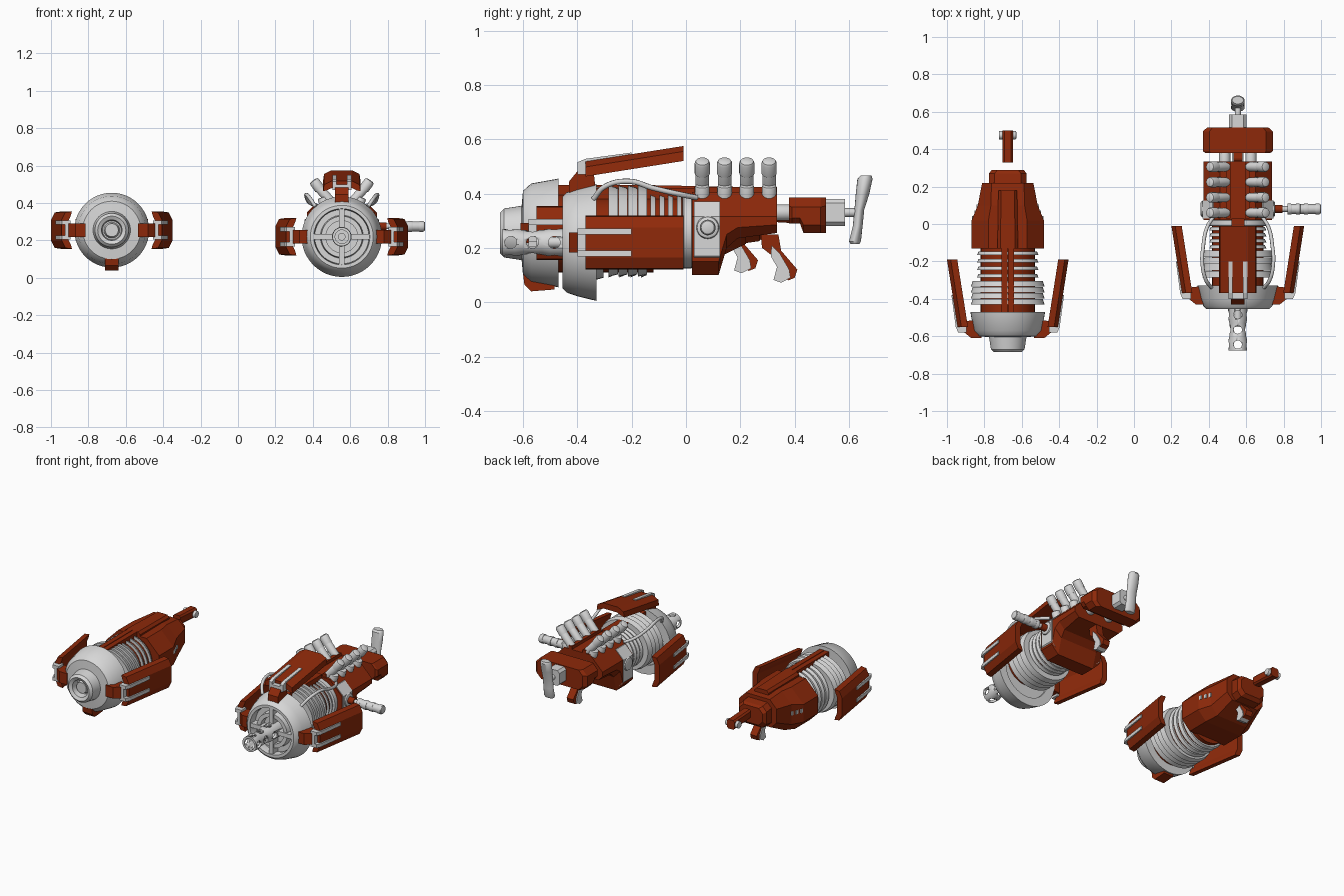
import bpy, bmesh, math
from mathutils import Matrix, Vector

if "Cube" in bpy.data.objects:
    bpy.data.objects.remove(bpy.data.objects["Cube"])


def material(name, rgb):
    m = bpy.data.materials.new(name)
    m.use_nodes = True
    m.diffuse_color = (*rgb, 1)
    m.node_tree.nodes["Principled BSDF"].inputs["Base Color"].default_value = (*rgb, 1)
    return m


RED = material("rust red", (0.27, 0.022, 0.003))
WHITE = material("light grey", (0.68, 0.68, 0.68))

side, frame = "right", Matrix()


def skin(name, rings, mat, m=Matrix(), loop=False, smooth=False):
    """Bridge equal rings of points, capping the ends unless looped."""
    bm = bmesh.new()
    vs = [[bm.verts.new(p) for p in ring] for ring in rings]
    n = len(vs[0])
    for a, b in zip(vs, vs[1:] + vs[:1] if loop else vs[1:]):
        for i in range(n):
            j = (i + 1) % n
            bm.faces.new((a[i], a[j], b[j], b[i]))
    if not loop:
        bm.faces.new(vs[0])
        bm.faces.new(vs[-1])
    bmesh.ops.transform(bm, matrix=frame @ m, verts=bm.verts)
    bmesh.ops.recalc_face_normals(bm, faces=bm.faces)
    me = bpy.data.meshes.new(name)
    bm.to_mesh(me)
    bm.free()
    me.materials.append(mat)
    ob = bpy.data.objects.new(f"{side}_{name}", me)
    bpy.context.collection.objects.link(ob)
    if smooth:
        bpy.ops.object.select_all(action="DESELECT")
        ob.select_set(True)
        bpy.context.view_layer.objects.active = ob
        bpy.ops.object.shade_smooth_by_angle(angle=math.radians(35))
    return ob


def lathe(name, profile, mat, m=Matrix(), hollow=False, segs=40):
    """Turn (y, radius) pairs about the local y axis."""
    angles = [2 * math.pi * i / segs for i in range(segs)]
    rings = [[(r * math.sin(a), y, r * math.cos(a)) for a in angles] for y, r in profile]
    return skin(name, rings, mat, m, hollow, True)


def rod(name, a, b, r, mat, segs=20, soft=0.25):
    a, b = Vector(a), Vector(b)
    d = b - a
    m = Matrix.Translation(a) @ d.to_track_quat("Y", "Z").to_matrix().to_4x4()
    e = r * soft
    return lathe(name, [(0, r), (d.length - e, r), (d.length - e * 0.3, r - e * 0.3), (d.length, r - e)],
                 mat, m, segs=segs)


def hull(name, stations, mat, m=Matrix()):
    """Loft chamfered sections (y, half width, bottom, top, bottom cut, top cut)."""
    rings = []
    for y, w, b, t, cb, ct in stations:
        half = [(w - cb, b), (w, b + cb), (w, t - ct), (w - ct, t)]
        rings.append([(x, y, z) for x, z in half] + [(-x, y, z) for x, z in half[::-1]])
    return skin(name, rings, mat, m)


def box(name, x, y, z, mat, m=Matrix()):
    return skin(name, [[(a, v, b) for a, b in ((x[0], z[0]), (x[1], z[0]), (x[1], z[1]), (x[0], z[1]))]
                       for v in y], mat, m)


def plate(name, pts, half, mat, m=Matrix(), x=0):
    """Extrude a (y, z) outline across x."""
    return skin(name, [[(x + h, y, z) for y, z in pts] for h in (-half, half)], mat, m)


def arm(turn, shift, drop):
    """Hinged armour flap, built pointing up then turned about the gun axis."""
    m = Matrix.Rotation(math.radians(turn), 4, "Y") @ Matrix.Translation((0, shift, -drop))
    plate("arm_base", [(-0.43, 0.17), (-0.43, 0.225), (-0.4, 0.262), (-0.34, 0.262), (-0.33, 0.17)],
          0.037, RED, m)
    section = [(-0.1, -0.055), (-0.095, -0.02), (-0.055, 0), (0.055, 0), (0.095, -0.02),
               (0.1, -0.055), (0.08, -0.05), (0.05, -0.036), (-0.05, -0.036), (-0.08, -0.05)]
    skin("arm_panel", [[(x, y, r + z) for x, z in section]
                       for y, r in ((-0.37, 0.298), (-0.01, 0.355))], RED, m)
    for x in (-0.04, 0.04):
        plate("arm_prong", [(-0.4, 0.25), (-0.4, 0.295), (-0.37, 0.308), (-0.2, 0.331), (-0.2, 0.318),
              (-0.35, 0.285), (-0.35, 0.25)], 0.011, WHITE, m, x)
    box("arm_hinge", (-0.05, 0.05), (-0.4, -0.36), (0.25, 0.28), WHITE, m)


def grip(dy, dz):
    rear = [(0.275, 0.03), (0.34, 0.03), (0.35, -0.03), (0.41, -0.1), (0.4, -0.13),
            (0.375, -0.14), (0.345, -0.07), (0.28, -0.02)]
    front = [(0.315, -0.01), (0.345, -0.04), (0.38, -0.1), (0.385, -0.13), (0.35, -0.148),
             (0.322, -0.138), (0.335, -0.09), (0.312, -0.05)]
    plate("grip_back", [(y + dy, z + dz) for y, z in rear], 0.024, RED)
    plate("grip_front", [(y + dy, z + dz) for y, z in front], 0.03, WHITE)


def ribs(name, ys, r, inner, width, m=Matrix()):
    for y in ys:
        lathe(name, [(y, r), (y + width, r * 0.95), (y + width, inner), (y, inner)], WHITE, m, True)


# ---- Gun on the right: closed muzzle, two flaps ----
frame = Matrix.Translation((-0.675, 0, 0.255))
lathe("muzzle_shroud", [(-0.63, 0.05), (-0.675, 0.055), (-0.685, 0.075), (-0.67, 0.09), (-0.605, 0.1),
      (-0.6, 0.155), (-0.57, 0.182), (-0.47, 0.2), (-0.47, 0.14)], WHITE, segs=48)
lathe("bore_plug", [(-0.66, 0.035), (-0.62, 0.045)], WHITE)
lathe("core", [(-0.48, 0.145), (-0.12, 0.145)], RED)
flat = Matrix.Diagonal((1, 1, 0.88, 1))
ribs("front_rib", [-0.43 + 0.032 * i for i in range(4)], 0.197, 0.13, 0.03, flat)
ribs("rear_rib", [-0.285 + 0.04 * i for i in range(4)], 0.164, 0.13, 0.019)
for x in (-0.018, 0.018):
    box("top_rail", (x - 0.016, x + 0.016), (-0.47, -0.13), (0.1, 0.176), RED)
plate("bottom_clip", [(-0.6, -0.15), (-0.595, -0.19), (-0.57, -0.215), (-0.485, -0.208), (-0.475, -0.15)],
      0.035, RED)
hull("body", [(-0.13, 0.193, -0.115, 0.15, 0.06, 0.09), (0.02, 0.193, -0.115, 0.15, 0.06, 0.09),
              (0.1, 0.16, -0.1, 0.15, 0.05, 0.07), (0.22, 0.137, -0.04, 0.14, 0.04, 0.05)], RED)
hull("body_ridge", [(-0.13, 0.055, 0.1, 0.176, 0.01, 0.015), (0.18, 0.05, 0.1, 0.17, 0.01, 0.015)], RED)
hull("tail", [(0.2, 0.1, -0.04, 0.12, 0.03, 0.03), (0.27, 0.1, -0.03, 0.11, 0.03, 0.03),
              (0.29, 0.085, -0.01, 0.1, 0.03, 0.03)], RED)
hull("stock_bar", [(0.33, 0.028, 0.04, 0.1, 0.01, 0.01), (0.5, 0.028, 0.03, 0.09, 0.01, 0.01)], RED)
rod("stock_pin", (-0.046, 0.475, 0.06), (0.046, 0.475, 0.06), 0.022, WHITE)
for s in (-1, 1):
    for i in range(3):
        y = 0.025 + 0.03 * i
        x = s * (0.186 - 0.0124 * i)
        box("vent", (x - 0.005, x + 0.005), (y, y + 0.018), (0.01, 0.035), WHITE)
    arm(90 * s, -0.18, 0.03)
grip(-0.145, 0.0)

# ---- Gun on the left: vented barrel, three flaps, canisters ----
side, frame = "left", Matrix.Translation((0.555, 0, 0.22))
lathe("shroud", [(-0.455, 0.15), (-0.455, 0.168), (-0.44, 0.184), (-0.4, 0.198), (-0.33, 0.215),
      (-0.33, 0.16), (-0.42, 0.145)], WHITE, hollow=True, segs=48)
lathe("shroud_floor", [(-0.4, 0.17), (-0.34, 0.17)], WHITE)
lathe("inner_ring", [(-0.44, 0.085), (-0.44, 0.11), (-0.36, 0.12), (-0.36, 0.085)], WHITE, hollow=True)
for k in range(4):
    box("spoke", (-0.014, 0.014), (-0.45, -0.37), (0.04, 0.16), WHITE,
        Matrix.Rotation(k * math.pi / 2, 4, "Y"))

# Barrel drilled through in both directions
barrel = lathe("barrel", [(-0.675, 0.036), (-0.675, 0.05), (-0.63, 0.052), (-0.6, 0.045), (-0.53, 0.045),
               (-0.5, 0.052), (-0.36, 0.052), (-0.36, 0.036)], WHITE, hollow=True)
for y in (-0.645, -0.565, -0.485):
    for d in (Vector((0.1, 0, 0)), Vector((0, 0, 0.1))):
        off = Vector((0, y, 0))
        cutter = rod("cutter", off - d, off + d, 0.022, WHITE)
        cutter.hide_render = True
        mod = barrel.modifiers.new("hole", "BOOLEAN")
        mod.operation, mod.solver, mod.object = "DIFFERENCE", "EXACT", cutter
        bpy.context.view_layer.objects.active = barrel
        bpy.ops.object.modifier_apply(modifier=mod.name)
        bpy.data.objects.remove(cutter)
lathe("barrel_core", [(-0.55, 0.02), (-0.36, 0.02)], WHITE)

# Ribbed middle: coarse toothed front, finer rear
up = Matrix.Translation((0, 0, 0.042)) @ Matrix.Diagonal((1.12, 1, 1, 1))
lathe("core", [(-0.35, 0.122), (0.02, 0.122)], RED, up)
ribs("toothed_rib", [-0.285 + 0.036 * i for i in range(4)], 0.168, 0.11, 0.034, up)
ribs("fine_rib", [-0.13 + 0.032 * i for i in range(4)], 0.136, 0.11, 0.018, up)
lathe("collar", [(-0.012, 0.13), (-0.008, 0.138), (0.02, 0.138), (0.025, 0.13)], WHITE, up)
box("top_rail", (-0.035, 0.035), (-0.34, 0.03), (0.1, 0.2), RED)

# Receiver
hull("receiver", [(0.022, 0.184, -0.12, 0.185, 0.05, 0.09), (0.12, 0.184, -0.12, 0.185, 0.05, 0.09),
                  (0.15, 0.184, -0.02, 0.185, 0.05, 0.09), (0.19, 0.184, 0.015, 0.185, 0.04, 0.09),
                  (0.335, 0.184, 0.035, 0.185, 0.03, 0.09)], RED)
hull("side_cover", [(y, 0.19, -0.08, 0.15, 0.03, 0.055) for y in (0.03, 0.125)], WHITE)
for x in (-0.05, 0.05):
    box("receiver_strip", (x - 0.012, x + 0.012), (0.03, 0.335), (0.17, 0.205), RED)
for s in (-1, 1):
    rod("stock_rod", (s * 0.07, 0.32, 0.11), (s * 0.07, 0.4, 0.11), 0.03, WHITE)
    rod("side_boss", (s * 0.17, 0.08, 0.055), (s * 0.2, 0.08, 0.055), 0.042, WHITE)
    for i in range(4):
        y = 0.06 + 0.082 * i
        rod("canister", (s * 0.06, y, 0.19), (s * 0.13, y, 0.27), 0.025, WHITE)
        rod("canister_cap", (s * 0.118, y, 0.255), (s * 0.152, y, 0.302), 0.028, WHITE, soft=0.45)
        rod("canister_seat", (s * 0.085, y, 0.15), (s * 0.105, y, 0.21), 0.027, WHITE)
    # Bowed cable
    cu = bpy.data.curves.new("cable", "CURVE")
    cu.dimensions, cu.bevel_depth, cu.bevel_resolution, cu.use_fill_caps = "3D", 0.01, 2, True
    path = [(0.14, -0.34, 0.16), (0.17, -0.3, 0.205), (0.19, -0.21, 0.225), (0.185, -0.12, 0.2),
            (0.165, -0.02, 0.177), (0.13, 0.04, 0.165)]
    sp = cu.splines.new("BEZIER")
    sp.bezier_points.add(len(path) - 1)
    for bp, (x, y, z) in zip(sp.bezier_points, path):
        bp.co = frame @ Vector((s * x, y, z))
        bp.handle_left_type = bp.handle_right_type = "AUTO"
    cu.materials.append(WHITE)
    bpy.context.collection.objects.link(bpy.data.objects.new(f"cable_{'left' if s > 0 else 'right'}", cu))

# Side handle with shallow grip rings
rod("handle_mount", (0.18, 0.08, 0.055), (0.24, 0.08, 0.055), 0.022, RED)
rod("handle_rod", (0.2, 0.08, 0.055), (0.3, 0.08, 0.055), 0.015, WHITE)
rod("handle_grip", (0.265, 0.08, 0.055), (0.445, 0.08, 0.055), 0.026, WHITE)
for x in (0.265, 0.31, 0.355, 0.415):
    rod("handle_ring", (x, 0.08, 0.055), (x + 0.026, 0.08, 0.055), 0.029, WHITE)

# Rear block and shoulder rest
hull("stock_block", [(0.38, 0.175, 0.07, 0.165, 0.02, 0.03), (0.39, 0.187, 0.07, 0.165, 0.02, 0.035),
                     (0.42, 0.187, 0.07, 0.165, 0.02, 0.035), (0.432, 0.187, 0.035, 0.165, 0.03, 0.035),
                     (0.495, 0.187, 0.035, 0.165, 0.03, 0.035), (0.515, 0.165, 0.035, 0.165, 0.03, 0.03)], RED)
hull("stock_neck", [(y, 0.046, 0.06, 0.16, 0.015, 0.015) for y in (0.51, 0.585)], WHITE)
rod("stock_link", (0, 0.58, 0.11), (0, 0.64, 0.11), 0.016, WHITE)
turns = [math.pi * k / 10 for k in range(20)]
skin("shoulder_rest", [[(w * math.cos(a), y + d * math.sin(a), z) for a in turns] for y, z, d, w in (
     (0.622, -0.006, 0.016, 0.03), (0.622, 0.004, 0.022, 0.037), (0.632, 0.06, 0.018, 0.035),
     (0.638, 0.12, 0.018, 0.035), (0.65, 0.18, 0.025, 0.037), (0.659, 0.235, 0.028, 0.037),
     (0.662, 0.246, 0.02, 0.03))], WHITE, smooth=True)
grip(0, 0)
for turn in (0, 90, -90):
    arm(turn, 0, 0)
